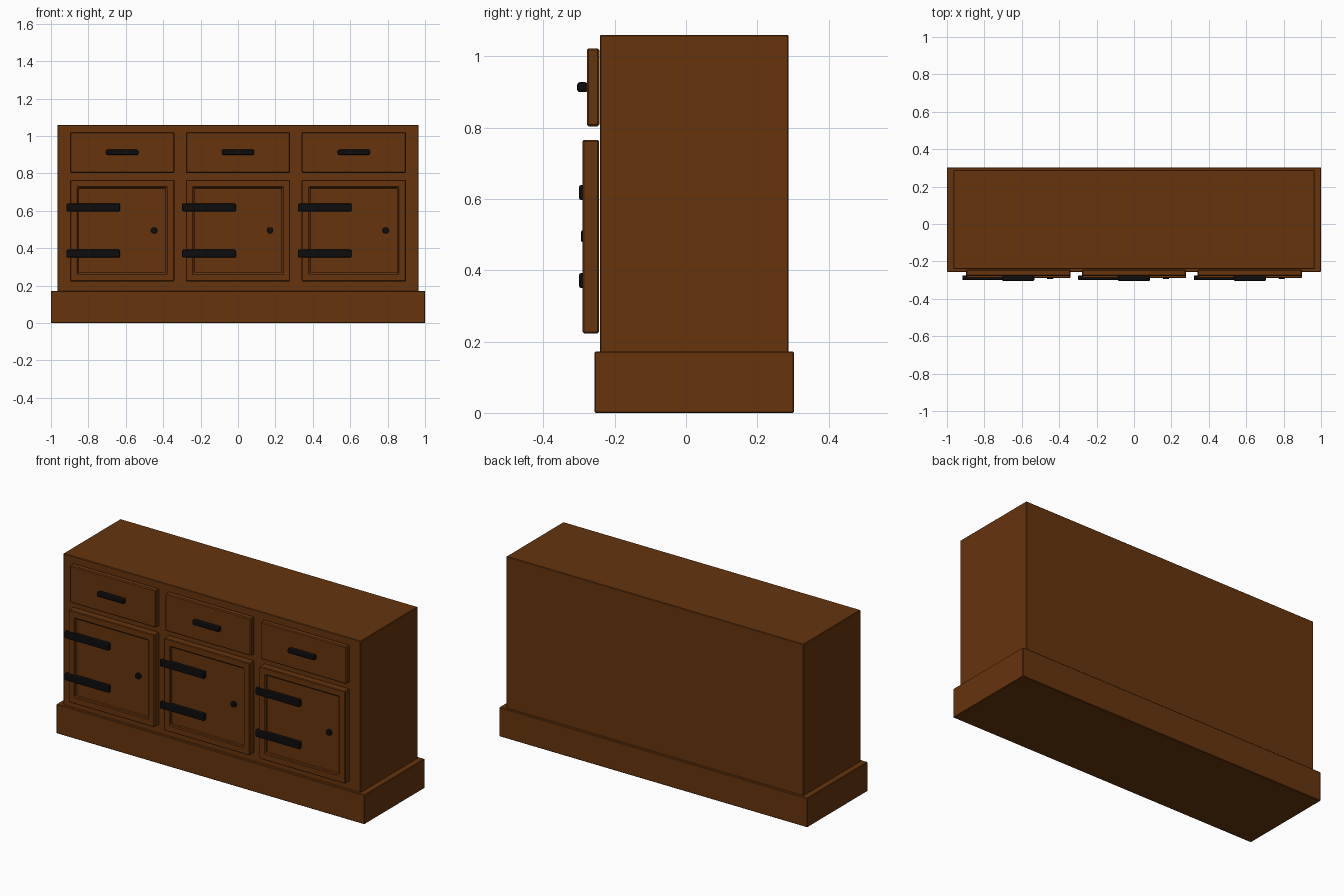
import bpy
import bmesh
from mathutils import Matrix, Vector

default = bpy.data.objects.get("Cube")
if default:
    bpy.data.objects.remove(default, do_unlink=True)


def make_material(name, colour):
    mat = bpy.data.materials.new(name)
    mat.use_nodes = True
    mat.diffuse_color = colour
    mat.node_tree.nodes["Principled BSDF"].inputs["Base Color"].default_value = colour
    return mat


wood = make_material("brown wood", (0.133, 0.035, 0.004, 1))
iron = make_material("black iron", (0.004, 0.004, 0.004, 1))


def finish(name, bm, mat, bevel=0.0, segments=1):
    mesh = bpy.data.meshes.new(name)
    bm.to_mesh(mesh)
    bm.free()
    mesh.materials.append(mat)
    obj = bpy.data.objects.new(name, mesh)
    bpy.context.collection.objects.link(obj)
    if bevel:
        mod = obj.modifiers.new("Soft edges", 'BEVEL')
        mod.width = bevel
        mod.segments = segments
    return obj


def box_mesh(x, y, z):
    """Box spanning the given (min, max) ranges."""
    lo, hi = Vector((x[0], y[0], z[0])), Vector((x[1], y[1], z[1]))
    bm = bmesh.new()
    bmesh.ops.create_cube(bm, size=1, matrix=Matrix.Translation((lo + hi) / 2)
                          @ Matrix.Diagonal((*(hi - lo), 1)))
    return bm


def box(name, x, y, z, mat, bevel=0.0, segments=1):
    return finish(name, box_mesh(x, y, z), mat, bevel, segments)


def door(name, cx):
    # Door slab with a sunken centre panel on its front face
    bm = box_mesh((cx - 0.279, cx + 0.279), (-0.29, -0.244), (0.223, 0.765))
    bm.normal_update()
    front = min(bm.faces, key=lambda f: f.calc_center_median().y)
    bmesh.ops.inset_region(bm, faces=[front], thickness=0.057)
    bmesh.ops.inset_region(bm, faces=[front], thickness=0.003, depth=-0.012)
    finish(name, bm, wood, 0.004)


def knob(name, cx, cz):
    bm = bmesh.new()
    place = Matrix.Translation((cx, -0.284, cz)) @ Matrix.Rotation(1.5708, 4, 'X')
    bmesh.ops.create_cone(bm, cap_ends=True, segments=16, radius1=0.017,
                          radius2=0.017, depth=0.02, matrix=place)
    finish(name, bm, iron, 0.004, 2)


# Cabinet body and plinth
box("cabinet_body", (-0.965, 0.965), (-0.241, 0.288), (0.16, 1.06), wood, 0.003)
box("plinth", (-1, 1), (-0.256, 0.303), (0, 0.172), wood, 0.003)

# Three bays, each with a drawer above a door
for side, cx in (("right", -0.619), ("middle", 0), ("left", 0.619)):
    box(f"{side}_drawer", (cx - 0.279, cx + 0.279), (-0.278, -0.243),
        (0.803, 1.022), wood, 0.005)
    box(f"{side}_drawer_handle", (cx - 0.086, cx + 0.086), (-0.305, -0.275),
        (0.899, 0.927), iron, 0.007, 2)
    door(f"{side}_door", cx)
    knob(f"{side}_door_knob", cx + 0.171, 0.495)
    for level, z in (("upper", 0.618), ("lower", 0.371)):
        box(f"{side}_{level}_hinge", (cx - 0.299, cx - 0.012), (-0.3, -0.275),
            (z - 0.021, z + 0.021), iron, 0.006, 2)
